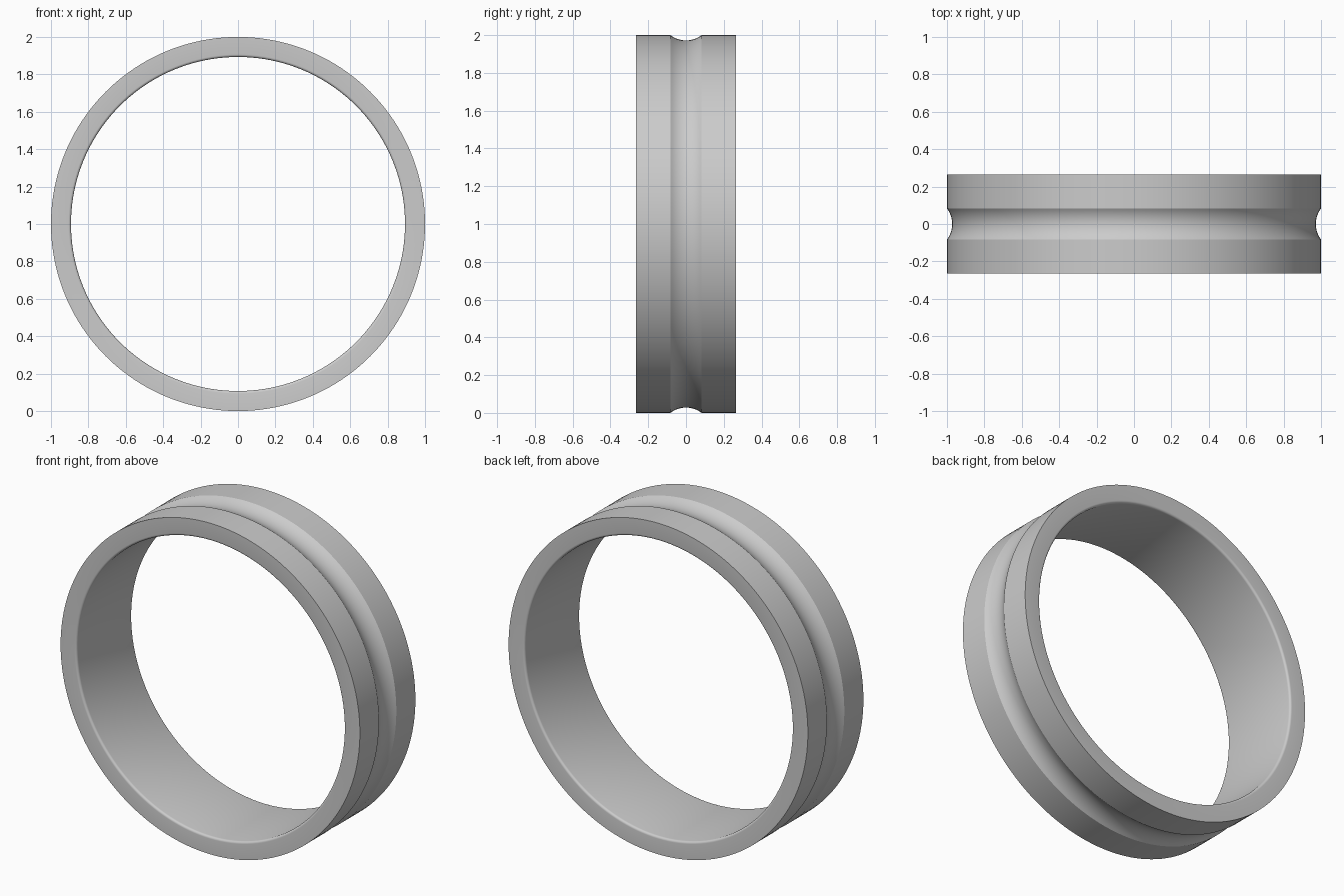
import bpy
import bmesh
import math
from mathutils import Matrix, Vector

cube = bpy.data.objects.get("Cube")
if cube:
    bpy.data.objects.remove(cube, do_unlink=True)

OUTER, INNER, HALF = 1.0, 0.893, 0.265
GROOVE_HALF, GROOVE_DEPTH, FILLET = 0.083, 0.028, 0.014
SEGMENTS = 160

# Plain grey metal
metal = bpy.data.materials.new("grey metal")
metal.use_nodes = True
grey = (0.6, 0.6, 0.6, 1)
metal.diffuse_color = grey
metal.node_tree.nodes["Principled BSDF"].inputs["Base Color"].default_value = grey


def arc(cy, cr, radius, start, end, steps):
    """Points (y, radius) along a circular arc, angles in radians."""
    return [(cy + radius * math.cos(start + (end - start) * i / steps),
             cr + radius * math.sin(start + (end - start) * i / steps))
            for i in range(steps + 1)]


# Cross-section: outer band with a shallow round groove, rounded inner rims
groove_r = (GROOVE_HALF ** 2 + GROOVE_DEPTH ** 2) / (2 * GROOVE_DEPTH)
sweep = math.asin(GROOVE_HALF / groove_r)
down = -math.pi / 2
profile = [(-HALF, OUTER)]
profile += arc(0, OUTER - GROOVE_DEPTH + groove_r, groove_r, down - sweep, down + sweep, 12)
profile += [(HALF, OUTER)]
profile += arc(HALF - FILLET, INNER + FILLET, FILLET, 0, down, 5)
profile += arc(FILLET - HALF, INNER + FILLET, FILLET, down, 2 * down, 5)

# Spin the cross-section around the y axis
bm = bmesh.new()
rings = []
for i in range(SEGMENTS):
    turn = Matrix.Rotation(2 * math.pi * i / SEGMENTS, 3, 'Y')
    rings.append([bm.verts.new(turn @ Vector((0, y, r)) + Vector((0, 0, OUTER)))
                  for y, r in profile])
count = len(profile)
for i, ring in enumerate(rings):
    after = rings[(i + 1) % SEGMENTS]
    for j in range(count):
        k = (j + 1) % count
        bm.faces.new((ring[j], ring[k], after[k], after[j]))
bmesh.ops.recalc_face_normals(bm, faces=bm.faces)
mesh = bpy.data.meshes.new("grooved_ring")
bm.to_mesh(mesh)
bm.free()

ring_object = bpy.data.objects.new("grooved_ring", mesh)
bpy.context.collection.objects.link(ring_object)
mesh.materials.append(metal)

# Smooth bands with crisp rims and groove edges
bpy.ops.object.select_all(action='DESELECT')
ring_object.select_set(True)
bpy.context.view_layer.objects.active = ring_object
bpy.ops.object.shade_smooth_by_angle(angle=math.radians(25))
